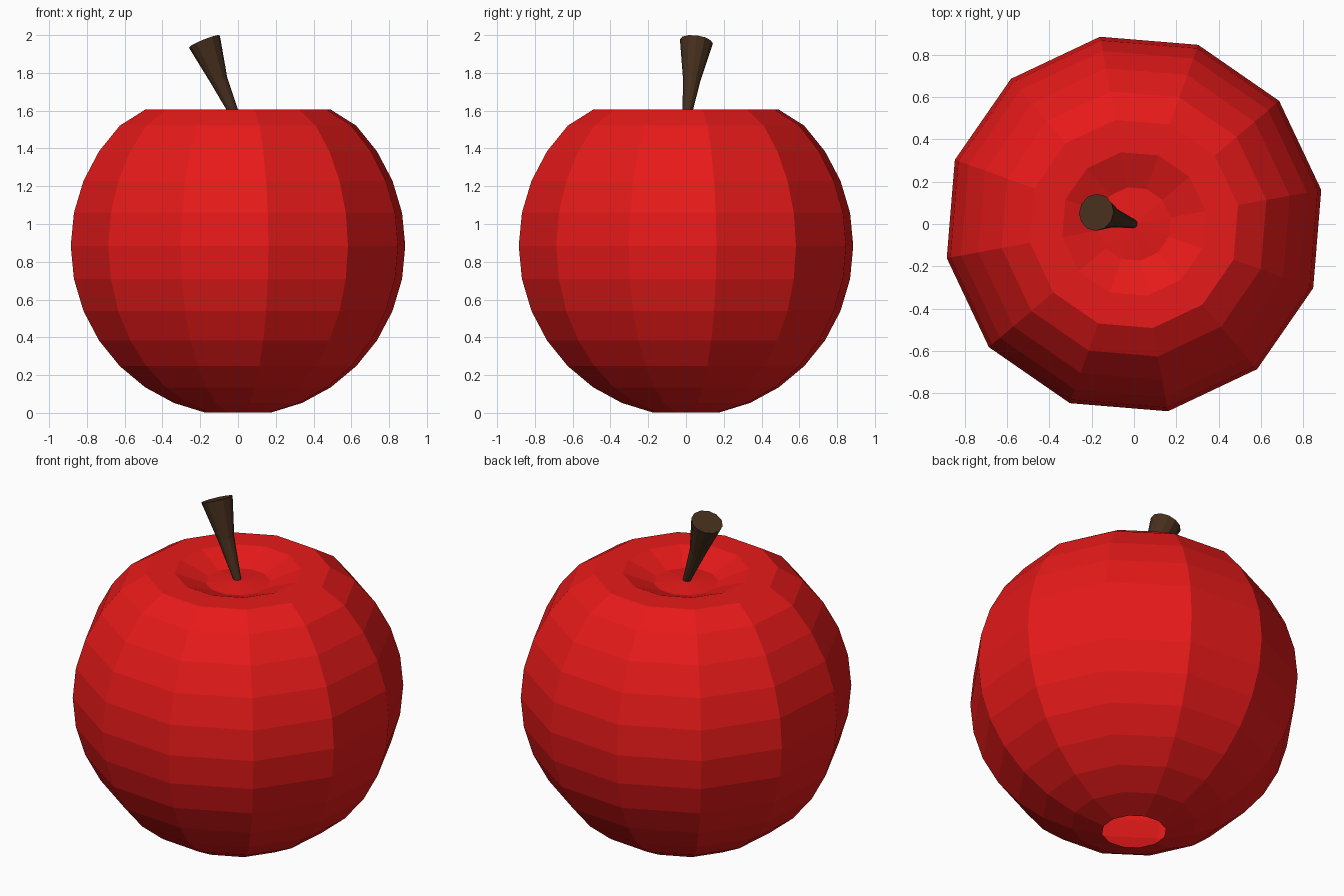
import bpy, bmesh, math
from mathutils import Vector

if "Cube" in bpy.data.objects:
    bpy.data.objects.remove(bpy.data.objects["Cube"])


def material(name, rgb):
    m = bpy.data.materials.new(name)
    m.diffuse_color = (*rgb, 1)
    m.use_nodes = True
    m.node_tree.nodes["Principled BSDF"].inputs["Base Color"].default_value = m.diffuse_color
    return m


def ring(bm, center, radius, sides, axis=(0, 0, 1), phase=0.0):
    q = Vector((0, 0, 1)).rotation_difference(Vector(axis).normalized())
    out = []
    for i in range(sides):
        a = phase + 2 * math.pi * i / sides
        p = Vector((radius * math.cos(a), radius * math.sin(a), 0))
        out.append(bm.verts.new(Vector(center) + q @ p))
    return out


def bridge(bm, rings):
    for a, b in zip(rings, rings[1:]):
        n = len(a)
        for i in range(n):
            j = (i + 1) % n
            bm.faces.new((a[i], a[j], b[j], b[i]))


def finish(bm, name, mat):
    me = bpy.data.meshes.new(name)
    bm.to_mesh(me)
    bm.free()
    me.materials.append(mat)
    ob = bpy.data.objects.new(name, me)
    bpy.context.collection.objects.link(ob)
    return ob


# Fruit body: 12-sided, 16-ring sphere, sunken crown and open bottom
R, CZ, SIDES = 0.9, 0.884, 12
crown = {13: 1.605, 14: 1.605, 15: 1.54}
bm = bmesh.new()
rings = []
for k in range(1, 16):
    t = math.pi * k / 16
    z = crown.get(k, CZ - R * math.cos(t))
    rings.append(ring(bm, (0, 0, z), R * math.sin(t), SIDES, phase=math.radians(10.3)))
bridge(bm, rings)
pole = bm.verts.new((0, 0, 1.557))
last = rings[-1]
for i in range(SIDES):
    bm.faces.new((last[i], last[(i + 1) % SIDES], pole))
finish(bm, "apple_body", material("red_skin", (0.8, 0.01, 0.01)))

# Stem: leaning, slightly bent, flaring toward the top
bm = bmesh.new()
axis = (-0.4, 0.14, 1)
sections = [((0, 0, 1.54), 0.02), ((-0.1, 0.03, 1.76), 0.046), ((-0.178, 0.055, 1.966), 0.088)]
rings = [ring(bm, c, r, 12, axis) for c, r in sections]
bridge(bm, rings)
bm.faces.new(rings[-1])
bm.faces.new(rings[0][::-1])
finish(bm, "stem", material("brown_stem", (0.06, 0.028, 0.012)))
